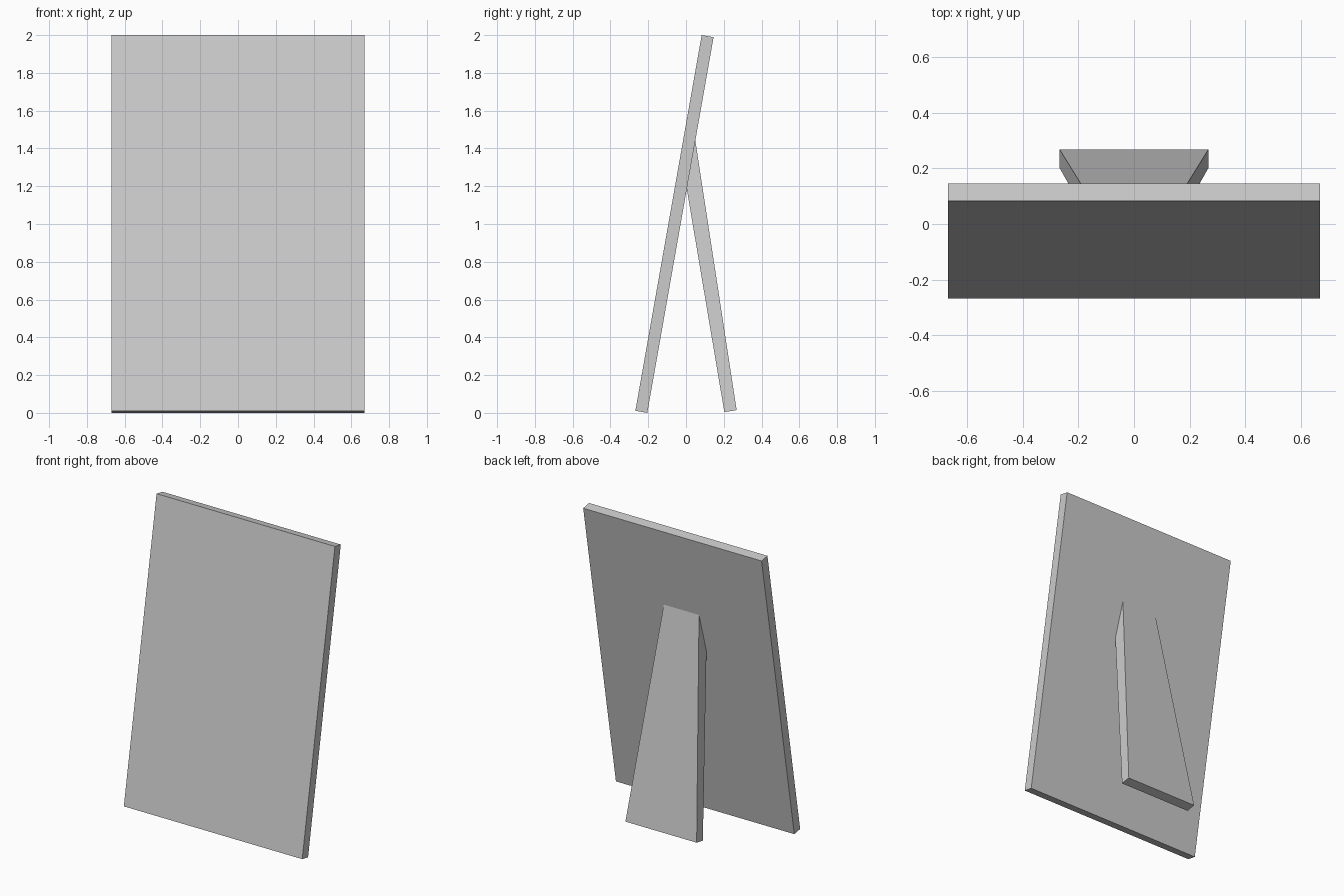
import bpy
import bmesh

cube = bpy.data.objects.get("Cube")
if cube:
    bpy.data.objects.remove(cube, do_unlink=True)

GREY = (0.6, 0.6, 0.6, 1.0)
grey = bpy.data.materials.new("plain grey")
grey.use_nodes = True
grey.diffuse_color = GREY
grey.node_tree.nodes["Principled BSDF"].inputs["Base Color"].default_value = GREY


def slab(name, profile, half_width):
    """Span a (y, z) side profile across x, with half_width(z) on each side."""
    bm = bmesh.new()
    right, left = [[bm.verts.new((s * half_width(z), y, z)) for y, z in profile]
                   for s in (-1, 1)]
    bm.faces.new(right)
    bm.faces.new(left)
    for i in range(len(profile)):
        j = (i + 1) % len(profile)
        bm.faces.new((right[i], right[j], left[j], left[i]))
    bmesh.ops.recalc_face_normals(bm, faces=bm.faces)
    mesh = bpy.data.meshes.new(name)
    bm.to_mesh(mesh)
    bm.free()
    mesh.materials.append(grey)
    obj = bpy.data.objects.new(name, mesh)
    bpy.context.collection.objects.link(obj)
    return obj


# Leaning front panel
slab("front_panel",
     [(-0.268, 0.011), (-0.205, 0.0), (0.146, 1.989), (0.083, 2.0)],
     lambda z: 0.67)

# Tapered support leg, its top end sunk into the panel
slab("support_leg",
     [(0.203, 0.004), (0.268, 0.015), (0.048, 1.45), (-0.005, 1.24)],
     lambda z: 0.269 - 0.095 * z)
